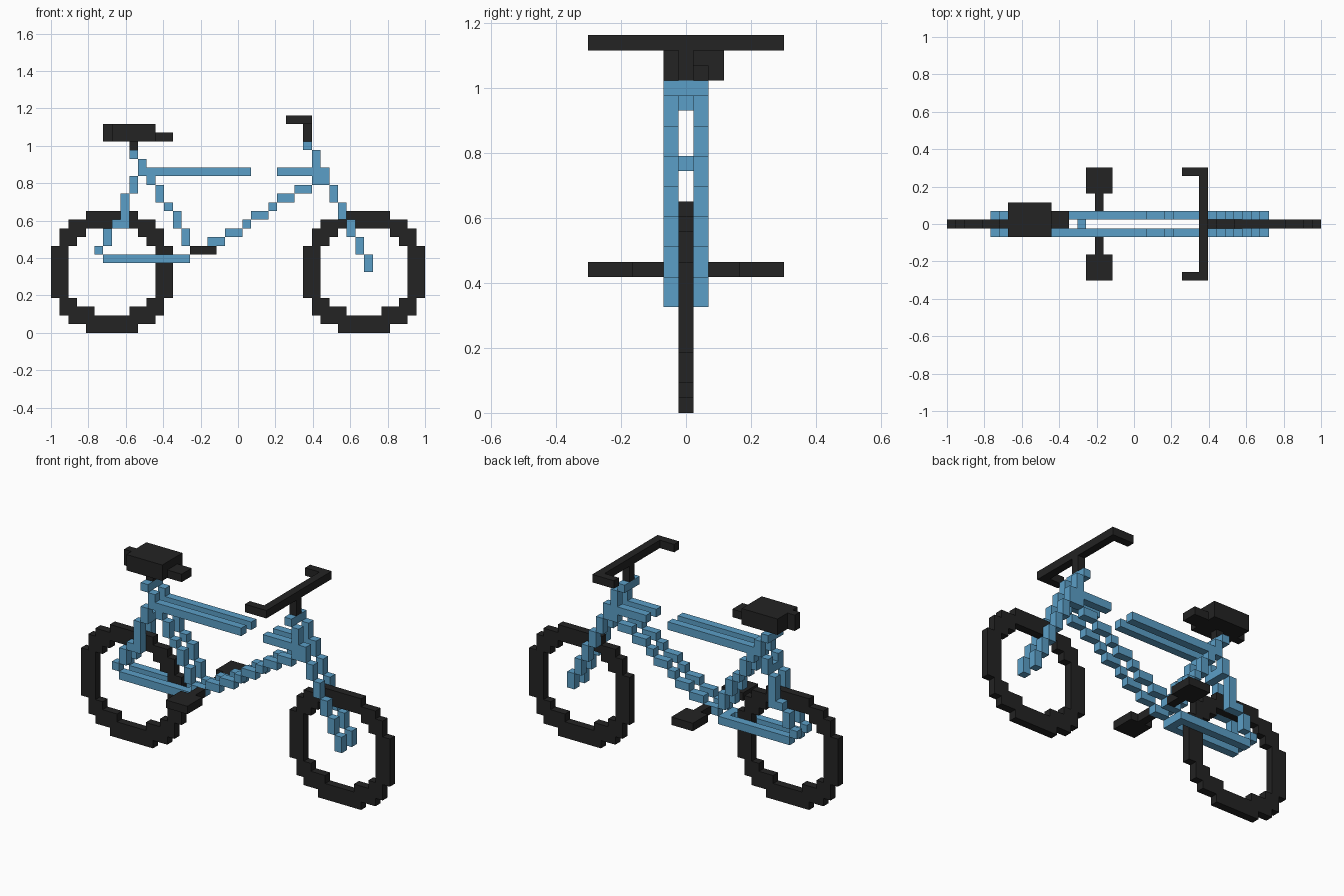
import bpy, bmesh, math

if "Cube" in bpy.data.objects:
    bpy.data.objects.remove(bpy.data.objects["Cube"])

V = 2 / 43  # one block; cells are (i along x, j across y with 0 in the middle, k up)


def material(name, rgb):
    m = bpy.data.materials.new(name)
    m.diffuse_color = (*rgb, 1)
    m.use_nodes = True
    m.node_tree.nodes["Principled BSDF"].inputs["Base Color"].default_value = m.diffuse_color
    return m


BLUE = material("frame blue", (0.105, 0.345, 0.57))
BLACK = material("rubber black", (0.017, 0.017, 0.017))

DIRS = [(1, 0, 0), (-1, 0, 0), (0, 1, 0), (0, -1, 0), (0, 0, 1), (0, 0, -1)]


def box(i0, i1, k0, k1, js=(0,)):
    return {(i, j, k) for i in range(i0, i1 + 1) for k in range(k0, k1 + 1) for j in js}


def build(name, cells, mat):
    """Make one mesh from block cells, keeping only the outside faces."""
    bm = bmesh.new()
    verts = {}

    def vert(p):
        if p not in verts:
            verts[p] = bm.verts.new((-1 + p[0] * V, (p[1] - 0.5) * V, p[2] * V))
        return verts[p]

    for c in sorted(cells):
        for d in DIRS:
            if tuple(a + b for a, b in zip(c, d)) in cells:
                continue
            ax = next(n for n in range(3) if d[n])
            u, w = (ax + 1) % 3, (ax + 2) % 3
            loop = [(0, 0), (1, 0), (1, 1), (0, 1)]
            if d[ax] < 0:
                loop.reverse()
            corners = []
            for a, b in loop:
                p = list(c)
                p[ax] += d[ax] > 0
                p[u] += a
                p[w] += b
                corners.append(vert(tuple(p)))
            bm.faces.new(corners)
    me = bpy.data.meshes.new(name)
    bm.to_mesh(me)
    bm.free()
    me.materials.append(mat)
    ob = bpy.data.objects.new(name, me)
    bpy.context.collection.objects.link(ob)
    return ob


def tube(name, runs, extra=frozenset()):
    """Paired frame tube: stepped runs (i0, i1, k0, k1) on both sides of the wheel plane."""
    cells = set(extra)
    for r in runs:
        cells |= box(*r, js=(-1, 1))
    build(name, cells, BLUE)


# Wheels: block rings, two blocks thick
for name, start in (("rear_wheel", 0), ("front_wheel", 29)):
    ring = {(start + i, 0, k) for i in range(14) for k in range(14)
            if math.hypot(i - 6.5, k - 6.5) < 7.2 and math.hypot(i - 6.5, k - 6.6) > 5.22}
    build(name, ring, BLACK)

# Frame tubes
tube("top_tube_rear", [(11, 22, 18, 18)])
tube("top_tube_front", [(26, 29, 18, 18)])
tube("seat_tube", [(9, 9, 20, 20), (10, 10, 18, 19), (11, 11, 17, 17), (12, 12, 15, 16),
                   (13, 13, 14, 14), (14, 14, 12, 13), (15, 15, 10, 11)],
     box(9, 9, 20, 20))
tube("seat_stays", [(9, 9, 16, 17), (8, 8, 12, 15), (7, 7, 12, 12),
                    (6, 6, 10, 11), (5, 5, 9, 9)], box(9, 9, 16, 16))
tube("chain_stays", [(6, 15, 8, 8)], box(15, 15, 8, 8))
tube("down_tube", [(16, 17, 9, 9), (18, 19, 10, 10), (20, 21, 11, 11), (22, 22, 12, 12),
                   (23, 24, 13, 13), (25, 25, 14, 14), (26, 27, 15, 15), (28, 29, 16, 16)])
tube("fork", [(29, 29, 21, 21), (30, 30, 19, 20), (30, 31, 17, 18), (32, 32, 15, 16),
              (33, 33, 13, 14), (34, 34, 11, 12), (35, 35, 9, 10), (36, 36, 7, 8)],
     box(29, 29, 21, 21))

# Saddle with back tip, nose and post
build("saddle", box(7, 11, 22, 23, range(-1, 3)) | box(6, 6, 22, 23)
      | box(12, 13, 22, 22, (0, 1)) | box(9, 9, 21, 21), BLACK)

# Handlebar with stem and swept-back grips
build("handlebar", box(29, 29, 24, 24, range(-6, 7)) | box(27, 28, 24, 24, (-6, 6))
      | box(29, 29, 22, 23), BLACK)

# Pedals with crank arms
for name, s in (("right_pedal", -1), ("left_pedal", 1)):
    build(name, box(16, 18, 9, 9, (4 * s, 5 * s, 6 * s)) | box(17, 17, 9, 9, (2 * s, 3 * s)), BLACK)
